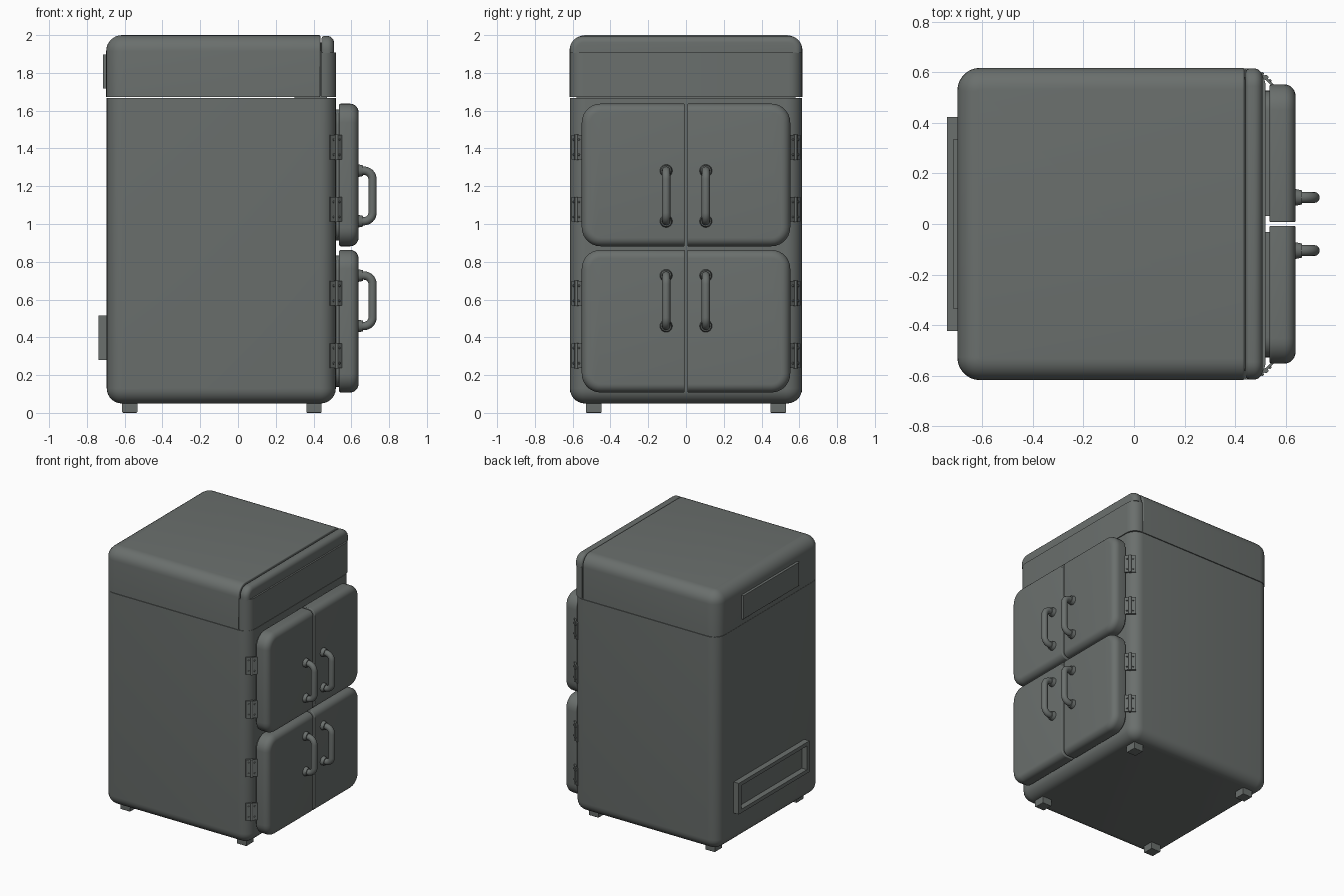
import bpy, bmesh, math
from mathutils import Vector, Matrix

if "Cube" in bpy.data.objects:
    bpy.data.objects.remove(bpy.data.objects["Cube"])

mat = bpy.data.materials.new("slate_grey")
mat.diffuse_color = (0.145, 0.16, 0.153, 1)
mat.use_nodes = True
mat.node_tree.nodes["Principled BSDF"].inputs["Base Color"].default_value = mat.diffuse_color


def finish(ob, mirror=False):
    ob.data.materials.append(mat)
    bpy.ops.object.select_all(action='DESELECT')
    ob.select_set(True)
    bpy.context.view_layer.objects.active = ob
    bpy.ops.object.shade_smooth_by_angle(angle=math.radians(35))
    if mirror:
        m = ob.modifiers.new("mirror", 'MIRROR')
        m.use_axis = (False, True, False)
    return ob


def to_object(name, bm, mirror=False):
    bmesh.ops.recalc_face_normals(bm, faces=bm.faces)
    me = bpy.data.meshes.new(name)
    bm.to_mesh(me)
    bm.free()
    ob = bpy.data.objects.new(name, me)
    bpy.context.collection.objects.link(ob)
    return finish(ob, mirror)


def both(axis, value):
    """Test for edges lying in the plane axis = value."""
    return lambda a, b: abs(a[axis] - value) < 1e-4 and abs(b[axis] - value) < 1e-4


def box(name, lo, hi, bevels=(), mirror=False):
    """Box from lo to hi, then a list of (edge test, radius) roundings."""
    lo, hi = Vector(lo), Vector(hi)
    bm = bmesh.new()
    bmesh.ops.create_cube(bm, size=1)
    for v in bm.verts:
        v.co = [(lo[i] + hi[i]) / 2 + v.co[i] * (hi[i] - lo[i]) for i in range(3)]
    for test, r in bevels:
        edges = [e for e in bm.edges if test(e.verts[0].co, e.verts[1].co)]
        bmesh.ops.bevel(bm, geom=edges, offset=r, segments=7, profile=0.5,
                        affect='EDGES', clamp_overlap=True)
    return to_object(name, bm, mirror)


def vertical(a, b):
    return abs(a.x - b.x) < 1e-4 and abs(a.y - b.y) < 1e-4


BACK, FRONT, W = -0.695, 0.518, 0.615

# cabinet body
box("cabinet", (BACK, -W, 0.05), (FRONT, W, 1.668),
    [(vertical, 0.085), (both(2, 0.05), 0.08)])

# top cover behind the front strip, open-cornered at its front edge
box("top_cover", (BACK - 0.003, -W - 0.002, 1.672), (0.436, W + 0.002, 2.0),
    [(lambda a, b: vertical(a, b) and a.x < 0, 0.09),
     (lambda a, b: both(2, 2.0)(a, b) and not both(0, 0.436)(a, b), 0.085),
     (both(0, 0.436), 0.008)])
box("cover_core", (0.3, -0.58, 1.66), (0.47, 0.58, 1.96))

# front strip: lower fascia and rounded upper trim
box("front_fascia", (0.441, -W, 1.672), (0.52, W, 1.908),
    [(lambda a, b: vertical(a, b) and a.x > 0.5, 0.07)])


def x_edge(a, b):
    return abs(a.y - b.y) < 1e-4 and abs(a.z - b.z) < 1e-4


box("front_trim", (0.441, -W, 1.906), (0.508, W, 1.995),
    [(lambda a, b: x_edge(a, b) and a.z > 1.95, 0.07),
     (lambda a, b: both(0, 0.508)(a, b) and not both(2, 1.906)(a, b), 0.035),
     (lambda a, b: both(0, 0.441)(a, b) and not both(2, 1.906)(a, b), 0.018)])

# doors, gaskets, handles and hinges for the two rows
for row, (z0, z1, hz0, hz1) in {"upper": (0.882, 1.637, 1.015, 1.282),
                                "lower": (0.108, 0.863, 0.46, 0.727)}.items():
    y0, y1 = 0.007, 0.552
    outer = lambda a, b: x_edge(a, b) and a.y > 0.3
    box(row + "_doors", (0.535, y0, z0), (0.638, y1, z1),
        [(outer, 0.1),
         (lambda a, b: both(0, 0.638)(a, b) and not both(1, y0)(a, b), 0.045),
         (lambda a, b: both(0, 0.535)(a, b) and not both(1, y0)(a, b), 0.01),
         (both(1, y0), 0.006)], True)
    box(row + "_gaskets", (0.51, y0 + 0.025, z0 + 0.03), (0.54, y1 - 0.025, z1 - 0.03),
        [(outer, 0.08)], True)

    # bent tube handle
    pts, r, hx, hy = [(0.63, hz1)], 0.045, 0.712, 0.105
    for cz, start in ((hz1 - r, 90), (hz0 + r, 0)):
        for i in range(9):
            t = math.radians(start - 90 * i / 8)
            pts.append((hx - r + r * math.cos(t), cz + r * math.sin(t)))
    pts.append((0.63, hz0))
    cu = bpy.data.curves.new(row + "_handles", 'CURVE')
    cu.dimensions = '3D'
    cu.bevel_depth, cu.bevel_resolution, cu.use_fill_caps = 0.022, 4, True
    sp = cu.splines.new('POLY')
    sp.points.add(len(pts) - 1)
    for p, (x, z) in zip(sp.points, pts):
        p.co = (x, hy, z, 1)
    ob = bpy.data.objects.new(row + "_handles", cu)
    bpy.context.collection.objects.link(ob)
    bpy.ops.object.select_all(action='DESELECT')
    ob.select_set(True)
    bpy.context.view_layer.objects.active = ob
    bpy.ops.object.convert(target='MESH')
    finish(bpy.context.view_layer.objects.active, True)

    # collars where the handle meets the door
    bm = bmesh.new()
    for z in (hz0, hz1):
        m = Matrix.Translation((0.648, hy, z)) @ Matrix.Rotation(math.pi / 2, 4, 'Y')
        bmesh.ops.create_cone(bm, cap_ends=True, segments=24, radius1=0.034,
                              radius2=0.028, depth=0.03, matrix=m)
    to_object(row + "_handle_collars", bm, True)

    # hinges: slanted leaf plates, pin and screws
    bm = bmesh.new()
    for hz in (z0 + 0.195, z1 - 0.23):
        for (xa, ya), (xb, yb) in (((0.487, 0.603), (0.52, 0.577)),
                                   ((0.52, 0.577), (0.547, 0.549))):
            d = Vector((xb - xa, yb - ya, 0))
            base = (Matrix.Translation(((xa + xb) / 2, (ya + yb) / 2, hz))
                    @ Matrix.Rotation(math.atan2(d.y, d.x), 4, 'Z'))
            bmesh.ops.create_cube(bm, size=1, matrix=base @ Matrix.Diagonal(
                (d.length, 0.01, 0.13, 1)))
            for dz in (-0.04, 0.04):
                bmesh.ops.create_cone(
                    bm, cap_ends=True, segments=10, radius1=0.007, radius2=0.005,
                    depth=0.008, matrix=base @ Matrix.Translation((0, 0.007, dz))
                    @ Matrix.Rotation(-math.pi / 2, 4, 'X'))
        bmesh.ops.create_cone(bm, cap_ends=True, segments=14, radius1=0.01, radius2=0.01,
                              depth=0.134, matrix=Matrix.Translation((0.521, 0.579, hz)))
    to_object(row + "_hinges", bm, True)

# feet
for name, x in (("rear_feet", -0.573), ("front_feet", 0.402)):
    box(name, (x - 0.04, 0.447, 0.0), (x + 0.04, 0.53, 0.07),
        [(both(2, 0.0), 0.006)], True)

# upper back panel with a raised face
box("back_plate", (-0.716, -0.335, 1.717), (-0.68, 0.335, 1.897),
    [(both(0, -0.716), 0.005)])

# lower back vent frame: four bars around an open recess
for name, ya, yb, za, zb in (("vent_top", -0.423, 0.423, 0.487, 0.515),
                             ("vent_bottom", -0.423, 0.423, 0.28, 0.308),
                             ("vent_left", 0.393, 0.423, 0.308, 0.487),
                             ("vent_right", -0.423, -0.393, 0.308, 0.487)):
    box(name, (-0.738, ya, za), (-0.68, yb, zb))
